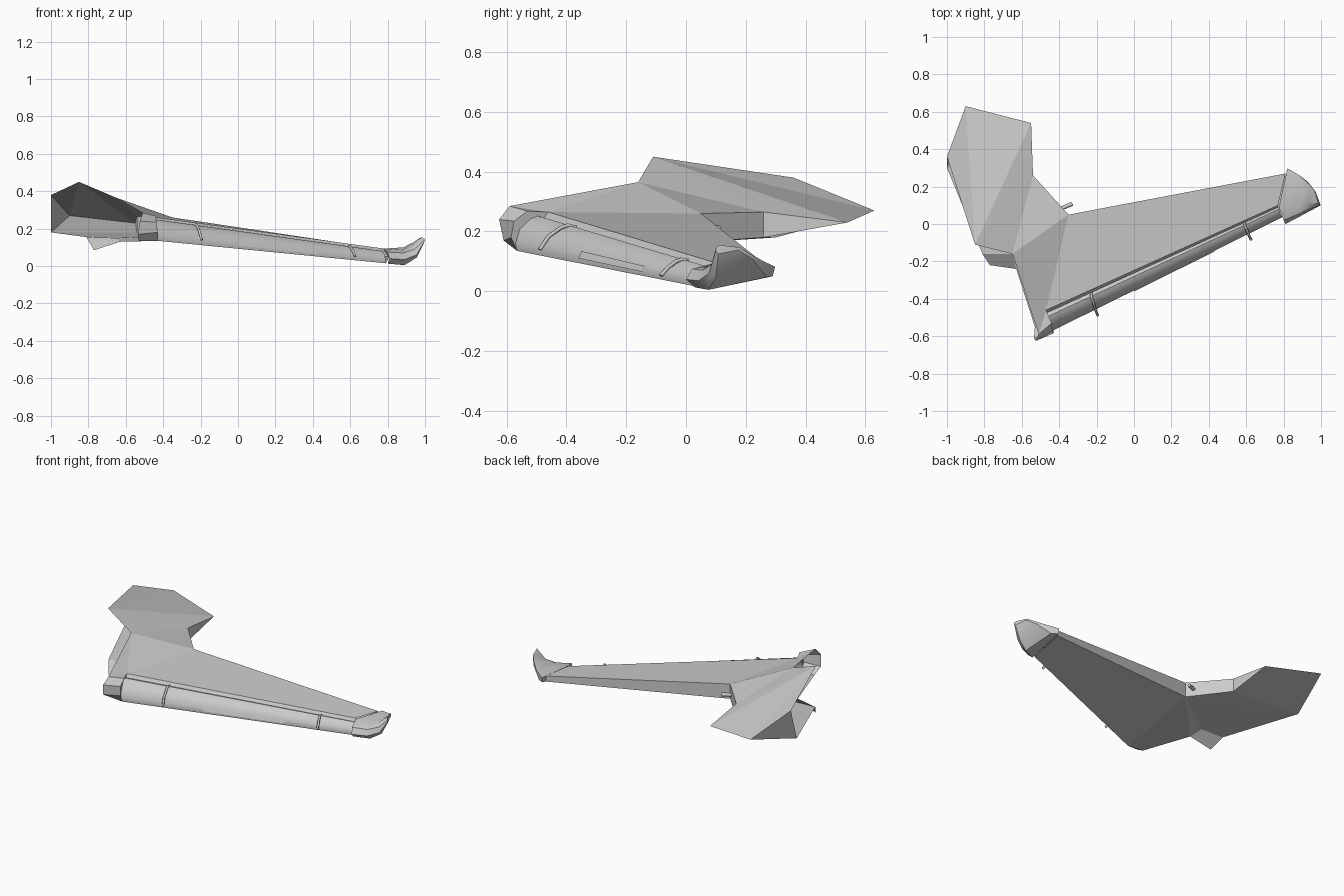
import bpy, bmesh, math
from mathutils import Vector

if "Cube" in bpy.data.objects:
    bpy.data.objects.remove(bpy.data.objects["Cube"])


def make(name, verts, faces, smooth=False):
    me = bpy.data.meshes.new(name)
    me.from_pydata([tuple(v) for v in verts], [], faces)
    bm = bmesh.new()
    bm.from_mesh(me)
    bmesh.ops.remove_doubles(bm, verts=bm.verts, dist=0.0005)
    bmesh.ops.recalc_face_normals(bm, faces=bm.faces)
    bm.to_mesh(me)
    bm.free()
    ob = bpy.data.objects.new(name, me)
    bpy.context.collection.objects.link(ob)
    if smooth:
        bpy.ops.object.select_all(action='DESELECT')
        ob.select_set(True)
        bpy.context.view_layer.objects.active = ob
        bpy.ops.object.shade_smooth_by_angle(angle=math.radians(35))
    return ob


def sheet(name, pts, faces):
    """Faces given as space separated names of points."""
    keys = list(pts)
    return make(name, pts.values(), [[keys.index(k) for k in f.split()] for f in faces])


def loft(name, sections, closed=False, caps=(), smooth=True):
    n = len(sections[0])
    verts = [p for s in sections for p in s]
    faces = []
    for i in range(len(sections) - 1):
        for j in range(n if closed else n - 1):
            k = (j + 1) % n
            faces.append((i*n + j, i*n + k, (i+1)*n + k, (i+1)*n + j))
    for c in caps:
        faces.append([c*n + j for j in range(n)])
    return make(name, verts, faces, smooth)


def tube(name, pts, r, kind='POLY'):
    cu = bpy.data.curves.new(name, 'CURVE')
    cu.dimensions = '3D'
    cu.bevel_depth = r
    cu.bevel_resolution = 1
    cu.use_fill_caps = True
    sp = cu.splines.new('POLY')
    sp.points.add(len(pts) - 1)
    for p, co in zip(sp.points, pts):
        p.co = (*co, 1)
    ob = bpy.data.objects.new(name, cu)
    bpy.context.collection.objects.link(ob)
    return ob


# open shell: wing skins and the inner body, open toward the fuselage side
P = {
    'noseT': (-.51, -.59, .285), 'noseO': (-.44, -.53, .268),
    'leadT': (-.47, -.46, .265), 'leadTip': (.77, .10, .095),
    'trailTip': (.81, .27, .086), 'root': (-.35, .05, .26),
    'knee': (-.65, -.16, .365), 'peak': (-.85, -.11, .45),
    'side': (-1, .36, .38), 'tail': (-.90, .63, .27),
    'tailO': (-.55, .54, .23), 'notch': (-.54, .26, .265),
    'sideB': (-1, .30, .18), 'notchB': (-.54, .26, .18), 'rootB': (-.35, .05, .165),
    'lugA': (-.63, -.24, .13), 'lugB': (-.77, -.22, .085),
    'lugC': (-.81, -.16, .155), 'lugD': (-.65, -.16, .15),
    'noseB': (-.53, -.55, .135), 'noseBO': (-.43, -.565, .135),
    'leadTipB': (.79, .04, .015), 'trailTipB': (.81, .27, .05),
}
sheet("wing_shell", P, [
    'noseT noseO leadT', 'noseT leadT knee', 'knee leadT root',
    'leadT leadTip trailTip root', 'knee root notch', 'peak knee notch',
    'peak notch tailO', 'peak tailO tail', 'peak tail side',
    'tail tailO notchB sideB', 'sideB notchB rootB', 'sideB rootB lugD lugC',
    'lugD rootB lugA', 'lugA lugD lugC lugB', 'lugA rootB noseBO noseB',
    'noseBO rootB trailTipB leadTipB',
    'root notch notchB rootB', 'notch tailO notchB', 'side tail sideB',
    'root trailTip trailTipB rootB',
])

# stepped leading edge that the slat closes against
lead_root = [(-.43, -.565, .135), (-.435, -.57, .16), (-.445, -.555, .21), (-.455, -.52, .242),
             (-.462, -.495, .252), (-.466, -.475, .246), (-.47, -.46, .265)]
lead_tip = [(.79, .04, .015), (.79, .035, .03), (.785, .045, .055), (.78, .065, .075),
            (.775, .08, .08), (.772, .09, .076), (.77, .10, .095)]
loft("leading_edge", [lead_root, lead_tip])


def on_lead(i, x, push=0):
    a, b = Vector(lead_root[i]), Vector(lead_tip[i])
    return a.lerp(b, (x - a.x) / (b.x - a.x)) + Vector((.42, -.9, .1)) * push


# rounded root nose and its end wall
nose_in = [(-.51, -.59, .285), (-.525, -.625, .24), (-.535, -.61, .17), (-.53, -.55, .135)]
nose_out = [(-.44, -.53, .268), (-.435, -.575, .235), (-.43, -.585, .18), (-.43, -.565, .135)]
loft("root_nose", [nose_in, nose_out], smooth=False)
wall = nose_out + lead_root[1:]
make("root_nose_wall", wall, [list(range(len(wall)))])

# upswept wing tip
tip = [
    [(.80, .03, .013), (.81, 0, .04), (.80, .02, .075), (.775, .09, .093), (.82, .298, .082), (.82, .29, .05)],
    [(.89, .075, .005), (.89, .042, .035), (.885, .055, .07), (.88, .09, .086), (.885, .26, .10), (.86, .27, .047)],
    [(.955, .10, .045), (.955, .077, .06), (.945, .085, .09), (.925, .11, .105), (.94, .21, .128), (.93, .225, .105)],
    [(.995, .108, .125), (.998, .10, .135), (.998, .10, .145), (.985, .11, .155), (.965, .18, .147), (.97, .175, .138)],
]
loft("wing_tip", tip, closed=True, caps=(0, 3))

# slat access strip on the leading edge
strip = [[on_lead(1, x, .003).lerp(on_lead(2, x, .003), t) for t in (-.1, .5)] for x in (0, .43)]
loft("slat_strip", strip, smooth=False)

# curved slat tracks
for i, x in enumerate((-.23, .59)):
    pts = [on_lead(5, x), on_lead(4, x, .01), on_lead(3, x + .008, .012),
           on_lead(2, x + .016, .02), on_lead(1, x + .022, .035)]
    tube(f"slat_track_{i + 1}", pts, .007)

# flap drive rod at the wing root
tube("flap_rod", [(-.42, .07, .215), (-.33, .108, .21)], .011)
